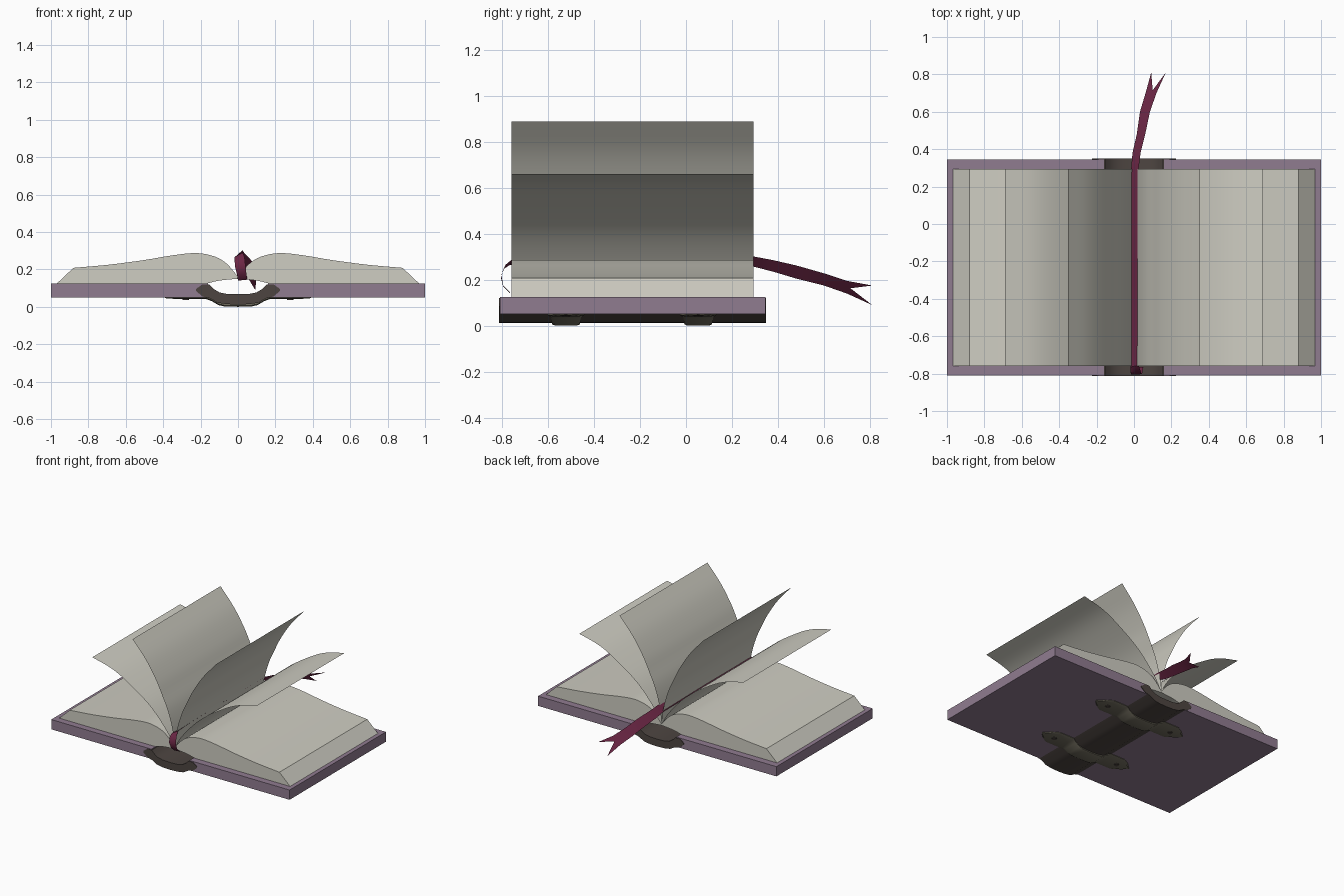
import bpy, bmesh
from mathutils import Vector

cube = bpy.data.objects.get("Cube")
if cube:
    bpy.data.objects.remove(cube, do_unlink=True)


def material(name, rgb):
    m = bpy.data.materials.new(name)
    m.use_nodes = True
    m.diffuse_color = (*rgb, 1)
    bsdf = m.node_tree.nodes["Principled BSDF"]
    bsdf.inputs["Base Color"].default_value = (*rgb, 1)
    bsdf.inputs["Roughness"].default_value = 0.8
    return m


paper = material("paper", (0.62, 0.61, 0.54))
purple = material("purple_cloth", (0.28, 0.20, 0.28))
leather = material("dark_leather", (0.075, 0.06, 0.053))
metal = material("aged_metal", (0.17, 0.155, 0.115))
crimson = material("crimson_ribbon", (0.15, 0.02, 0.06))


def build(name, verts, faces, mat, smooth=None):
    mesh = bpy.data.meshes.new(name)
    mesh.from_pydata(verts, [], faces)
    bm = bmesh.new()
    bm.from_mesh(mesh)
    bmesh.ops.recalc_face_normals(bm, faces=bm.faces)
    bm.to_mesh(mesh)
    bm.free()
    mesh.materials.append(mat)
    ob = bpy.data.objects.new(name, mesh)
    bpy.context.collection.objects.link(ob)
    if smooth:
        bpy.ops.object.select_all(action='DESELECT')
        ob.select_set(True)
        bpy.context.view_layer.objects.active = ob
        bpy.ops.object.shade_smooth_by_angle(angle=smooth)
    return ob


def curve(points, steps=4):
    """Smooth path through the points (Catmull-Rom)."""
    p = [Vector(q) for q in points]
    p = [2 * p[0] - p[1]] + p + [2 * p[-1] - p[-2]]
    out = []
    for a, b, c, d in zip(p, p[1:], p[2:], p[3:]):
        for i in range(steps):
            t = i / steps
            out.append((2 * b + (c - a) * t + (2 * a - 5 * b + 4 * c - d) * t * t
                        + (3 * b - a - 3 * c + d) * t ** 3) / 2)
    return [tuple(v) for v in out] + [tuple(p[-2])]


def mirrored(half):
    """Half outline running from x = 0, completed on the other side."""
    return [(-x, z) for x, z in reversed(half) if x > 0] + list(half)


def prism(name, loop, y0, y1, mat, smooth=None):
    n = len(loop)
    verts = [(x, y, z) for y in (y0, y1) for x, z in loop]
    faces = [(i, (i + 1) % n, n + (i + 1) % n, n + i) for i in range(n)]
    faces += [tuple(range(n)), tuple(range(n, 2 * n))]
    return build(name, verts, faces, mat, smooth)


def grid(name, rows, mat, smooth=None):
    w = len(rows[0])
    faces = [(r * w + c, r * w + c + 1, (r + 1) * w + c + 1, (r + 1) * w + c)
             for r in range(len(rows) - 1) for c in range(w - 1)]
    return build(name, [v for row in rows for v in row], faces, mat, smooth)


# Cover boards
for side, s in (("left", 1), ("right", -1)):
    prism(side + "_cover_board",
          [(s * x, z) for x, z in ((0.16, 0.05), (1, 0.05), (1, 0.124), (0.16, 0.124))],
          -0.81, 0.345, purple)

# Curved hollow spine
outer = [(0, 0.012), (0.06, 0.014), (0.11, 0.022), (0.15, 0.045), (0.19, 0.055),
         (0.225, 0.085), (0.225, 0.095), (0.19, 0.12)]
inner = [(0.155, 0.12), (0.13, 0.095), (0.1, 0.077), (0.06, 0.069), (0, 0.067)]
half = outer + inner
prism("spine", half + [(-x, z) for x, z in reversed(half) if x > 0],
      -0.814, 0.349, leather, 0.6)

# Page block with a domed top, sloped fore edges and an arched underside
top = curve([(0, 0.16), (0.02, 0.185), (0.06, 0.23), (0.12, 0.267), (0.22, 0.287),
             (0.35, 0.275), (0.5, 0.25), (0.69, 0.225), (0.88, 0.208)])
under = curve([(0, 0.15), (0.1, 0.14), (0.17, 0.123)])
prism("page_block", mirrored(top + [(0.97, 0.123)]) + mirrored(under)[::-1],
      -0.76, 0.293, paper, 0.5)

# Loose leaves standing up out of the gutter
leaves = {
    "upright_leaf": [(0, 0.155), (0.015, 0.28), (0.055, 0.42), (0.105, 0.53),
                     (0.155, 0.63), (0.24, 0.76), (0.352, 0.888)],
    "leaning_leaf": [(0, 0.155), (0.06, 0.26), (0.2, 0.415), (0.37, 0.535),
                     (0.52, 0.615), (0.69, 0.66)],
}
for name, path in leaves.items():
    for side, s in (("left", 1), ("right", -1)):
        grid(side + "_" + name,
             [[(s * x, y, z) for y in (-0.76, 0.293)] for x, z in curve(path)], paper, 0.6)

# Ribbon bookmark: left edge, right edge; the last row is the forked tail
edges = [
    ((0.0, -0.765, 0.14), (0.05, -0.765, 0.145)),
    ((-0.005, -0.795, 0.17), (0.045, -0.795, 0.175)),
    ((-0.015, -0.805, 0.21), (0.04, -0.803, 0.22)),
    ((-0.018, -0.795, 0.245), (0.035, -0.785, 0.265)),
    ((-0.02, -0.765, 0.265), (0.025, -0.755, 0.29)),
    ((-0.018, -0.6, 0.265), (0.022, -0.6, 0.295)),
    ((-0.018, -0.2, 0.265), (0.022, -0.2, 0.3)),
    ((-0.016, 0.29, 0.258), (0.024, 0.29, 0.302)),
    ((-0.008, 0.38, 0.235), (0.035, 0.38, 0.285)),
    ((0.015, 0.48, 0.205), (0.06, 0.48, 0.262)),
    ((0.032, 0.6, 0.175), (0.085, 0.6, 0.228)),
    ((0.062, 0.7, 0.14), (0.12, 0.7, 0.195)),
    ((0.092, 0.81, 0.09), (0.17, 0.81, 0.175)),
]
rows = [[a, tuple((Vector(a) + Vector(b)) / 2), b] for a, b in edges]
rows[-1][1] = (0.1, 0.715, 0.163)
grid("ribbon_bookmark", rows, crimson, 0.6)

# Metal straps wrapping the spine, with pointed riveted ends: (x, bottom z, half width)
strap = [(0, 0.0, 0.06), (0.07, 0.001, 0.06), (0.105, 0.009, 0.062), (0.14, 0.03, 0.065),
         (0.17, 0.041, 0.08), (0.29, 0.041, 0.08), (0.34, 0.042, 0.05), (0.39, 0.046, 0.004)]
strap = [(-x, z, w) for x, z, w in strap[:0:-1]] + strap
for label, yc in (("front", -0.522), ("back", 0.053)):
    rows = []
    for x, z, w in strap:
        lift = 0.052 if abs(x) > 0.13 else z + 0.022
        rows.append([(x, yc - w, lift), (x, yc - w, z + 0.006), (x, yc - w * 0.75, z),
                     (x, yc + w * 0.75, z), (x, yc + w, z + 0.006), (x, yc + w, lift)])
    grid(label + "_strap", rows, metal, 0.4)
    for side, s in (("left", 1), ("right", -1)):
        bpy.ops.mesh.primitive_cylinder_add(vertices=12, radius=0.018, depth=0.008,
                                            location=(s * 0.28, yc, 0.041))
        rivet = bpy.context.object
        rivet.name = label + "_" + side + "_rivet"
        rivet.data.materials.append(leather)
